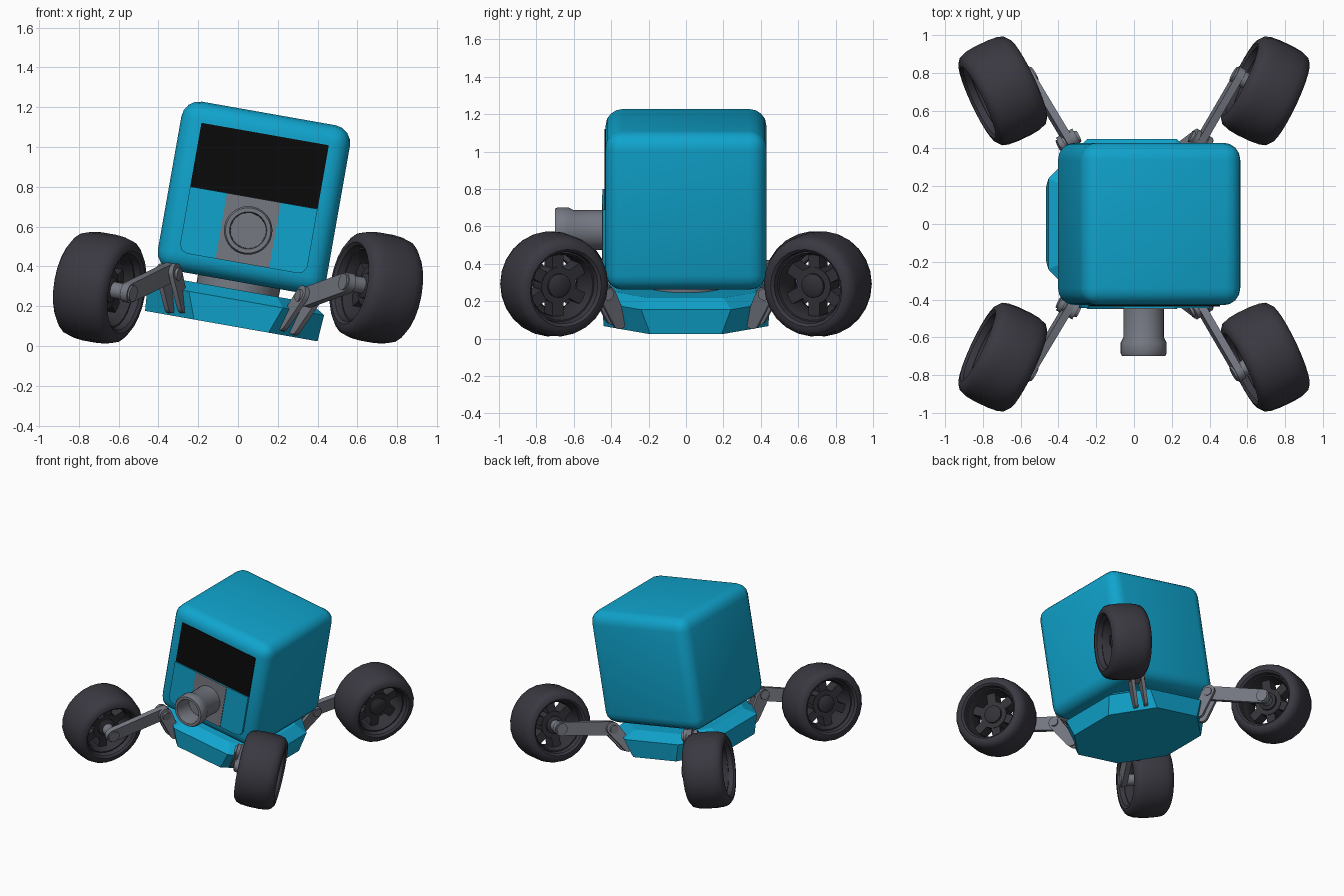
import bpy, bmesh, math
from mathutils import Matrix, Vector

if "Cube" in bpy.data.objects:
    bpy.data.objects.remove(bpy.data.objects["Cube"])

def mat(name, rgb):
    m = bpy.data.materials.new(name)
    m.diffuse_color = (*rgb, 1)
    m.use_nodes = True
    m.node_tree.nodes["Principled BSDF"].inputs["Base Color"].default_value = m.diffuse_color
    return m

BLUE = mat("blue paint", (0.005, 0.37, 0.61))
GREY = mat("grey metal", (0.18, 0.19, 0.225))
BLACK = mat("black glass", (0.003, 0.003, 0.003))
RUBBER = mat("dark rubber", (0.042, 0.04, 0.053))
RIM = mat("dark rim", (0.033, 0.032, 0.04))

ROLL = Matrix.Rotation(math.radians(10), 4, 'Y')
TILT = Matrix.Translation((0.08, 0, 0.745)) @ ROLL      # frame of the tilted body
FACE = TILT @ Matrix.Rotation(math.pi / 2, 4, 'X')      # drawing plane on the body front

def finish(name, bm, material, matrix, angle=35):
    bmesh.ops.remove_doubles(bm, verts=bm.verts, dist=1e-5)
    bmesh.ops.recalc_face_normals(bm, faces=bm.faces)
    bm.transform(matrix)
    me = bpy.data.meshes.new(name)
    bm.to_mesh(me)
    bm.free()
    me.materials.append(material)
    ob = bpy.data.objects.new(name, me)
    bpy.context.collection.objects.link(ob)
    if angle:
        bpy.ops.object.select_all(action='DESELECT')
        ob.select_set(True)
        bpy.context.view_layer.objects.active = ob
        bpy.ops.object.shade_smooth_by_angle(angle=math.radians(angle))
    return ob

def loft(bm, rings, closed=False, caps=True):
    """Bridge equal-length rings of points."""
    vs = [[bm.verts.new(p) for p in r] for r in rings]
    n = len(vs[0])
    pairs = list(zip(vs, vs[1:])) + ([(vs[-1], vs[0])] if closed else [])
    for a, b in pairs:
        for i in range(n):
            j = (i + 1) % n
            bm.faces.new((a[i], a[j], b[j], b[i]))
    if caps and not closed:
        bm.faces.new(vs[0])
        bm.faces.new(vs[-1])

def lathe(bm, profile, n=24, closed=False):
    """Spin (x, radius) points around the X axis."""
    ang = [2 * math.pi * i / n for i in range(n)]
    loft(bm, [[(x, r * math.cos(t), r * math.sin(t)) for t in ang] for x, r in profile], closed)

def prism(name, pts, z0, z1, material, matrix):
    bm = bmesh.new()
    loft(bm, [[(x, y, z) for x, y in pts] for z in (z0, z1)])
    return finish(name, bm, material, matrix)

def bar(name, p0, p1, normal, r0, r1, thick, offset=0):
    """Flat link with rounded ends between two points."""
    d = p1 - p0
    x = d.normalized()
    z = (normal - x * normal.dot(x)).normalized()
    m = Matrix((x, z.cross(x), z)).transposed().to_4x4()
    m.translation = p0 + z * offset
    arc = [math.pi * (0.5 + i / 8) for i in range(9)]
    pts = [(r0 * math.cos(t), r0 * math.sin(t)) for t in arc]
    pts += [(d.length - r1 * math.cos(t), -r1 * math.sin(t)) for t in arc]
    prism(name, pts, -thick / 2, thick / 2, GREY, m)

def pin(name, p0, p1, r):
    bm = bmesh.new()
    lathe(bm, [(0, r), ((p1 - p0).length, r)], 16)
    m = (p1 - p0).to_track_quat('X', 'Z').to_matrix().to_4x4()
    m.translation = p0
    finish(name, bm, GREY, m)

# Rounded cube body
bm = bmesh.new()
bmesh.ops.create_cube(bm, size=0.86)
bmesh.ops.bevel(bm, geom=bm.edges[:], offset=0.09, segments=4, profile=0.5, affect='EDGES')
finish("body", bm, BLUE, TILT)

# Front plates: dark visor, lower panel and its grey centre
def rect(x, z0, z1):
    return [(-x, z0), (x, z0), (x, z1), (-x, z1)]

prism("visor", rect(0.325, 0.0, 0.325), 0.428, 0.436, BLACK, FACE)
prism("lower_panel", [(-0.28, -0.335), (0.28, -0.335), (0.31, -0.325), (0.325, -0.295), (0.325, 0),
                      (-0.325, 0), (-0.325, -0.295), (-0.31, -0.325)], 0.42, 0.446, BLUE, FACE)
prism("centre_panel", rect(0.137, -0.335, 0.0), 0.42, 0.45, GREY, FACE)

# Hollow snout with flared mouth
bm = bmesh.new()
lathe(bm, [(0.43, 0.107), (0.60, 0.107), (0.63, 0.122), (0.685, 0.122), (0.70, 0.114),
           (0.70, 0.094), (0.69, 0.09), (0.56, 0.088)], 32)
finish("snout", bm, GREY, TILT @ Matrix.Translation((0, 0, -0.167)) @ Matrix.Rotation(-math.pi / 2, 4, 'Z'))

# Neck
bm = bmesh.new()
lathe(bm, [(-0.50, 0.21), (-0.40, 0.21)], 32)
finish("neck", bm, GREY, TILT @ Matrix.Rotation(-math.pi / 2, 4, 'Y'))

# Eight-sided base
def octagon(h, f, z):
    return [(h, -f, z), (h, f, z), (f, h, z), (-f, h, z), (-h, f, z), (-h, -f, z), (-f, -h, z), (f, -h, z)]

bm = bmesh.new()
loft(bm, [octagon(0.44, 0.19, -0.655), octagon(0.45, 0.24, -0.52), octagon(0.37, 0.2, -0.47)])
finish("base", bm, BLUE, TILT, 0)

# Wheels and legs, one per corner
YAW = math.radians(25)
for sx, side in ((-1, "left"), (1, "right")):
    for sy, end in ((-1, "front"), (1, "back")):
        tag = f"{end}_{side}_"
        centre = Vector((sx * 0.695, sy * 0.705, 0.293))
        M = Matrix.Translation(centre) @ ROLL @ Matrix.Rotation(-sx * sy * YAW, 4, 'Z')
        out = ROLL.to_3x3() @ Vector((sx * math.cos(YAW), -sy * math.sin(YAW), 0))

        # Tyre with rounded shoulders
        half = [(0.10, 0.19), (0.135, 0.195), (0.148, 0.21), (0.145, 0.235), (0.125, 0.26), (0.09, 0.271), (0.04, 0.276)]
        bm = bmesh.new()
        lathe(bm, half + [(-x, r) for x, r in reversed(half)], 24, True)
        finish(tag + "tyre", bm, RUBBER, M, 40)

        # Rim: ring, hub and six spokes
        bm = bmesh.new()
        lathe(bm, [(-0.10, 0.195), (0.10, 0.195), (0.10, 0.182), (0.06, 0.168),
                   (-0.06, 0.168), (-0.10, 0.182)], 24, True)
        lathe(bm, [(-0.08, 0.05), (-0.07, 0.065), (-0.055, 0.065), (-0.055, 0.10),
                   (0.055, 0.10), (0.055, 0.065), (0.07, 0.065), (0.08, 0.05)], 24)
        for i in range(6):
            spoke = Matrix.Rotation(i * math.pi / 3, 4, 'X') @ Matrix.Translation((0, 0, 0.135))
            bmesh.ops.create_cube(bm, size=1, matrix=spoke @ Matrix.Diagonal((0.10, 0.065, 0.09, 1)))
        finish(tag + "rim", bm, RIM, M)

        # Arm, axle, knee pin and two-pronged bracket
        tip = centre - out * 0.16 + Vector((0, sy * 0.01, 0))
        knee = TILT @ Vector((sx * 0.355, sy * 0.44, -0.445))
        foot = TILT @ Vector((sx * 0.29, sy * 0.375, -0.60))
        bar(tag + "arm", knee, tip, out, 0.05, 0.05, 0.04)
        pin(tag + "axle", tip - out * 0.03, centre - out * 0.05, 0.042)
        pin(tag + "knee_pin", knee - out * 0.06, knee + out * 0.06, 0.032)
        for k in (-1, 1):
            bar(tag + ("inner" if k < 0 else "outer") + "_bracket", knee, foot, out,
                0.047, 0.04, 0.025, k * 0.037)
